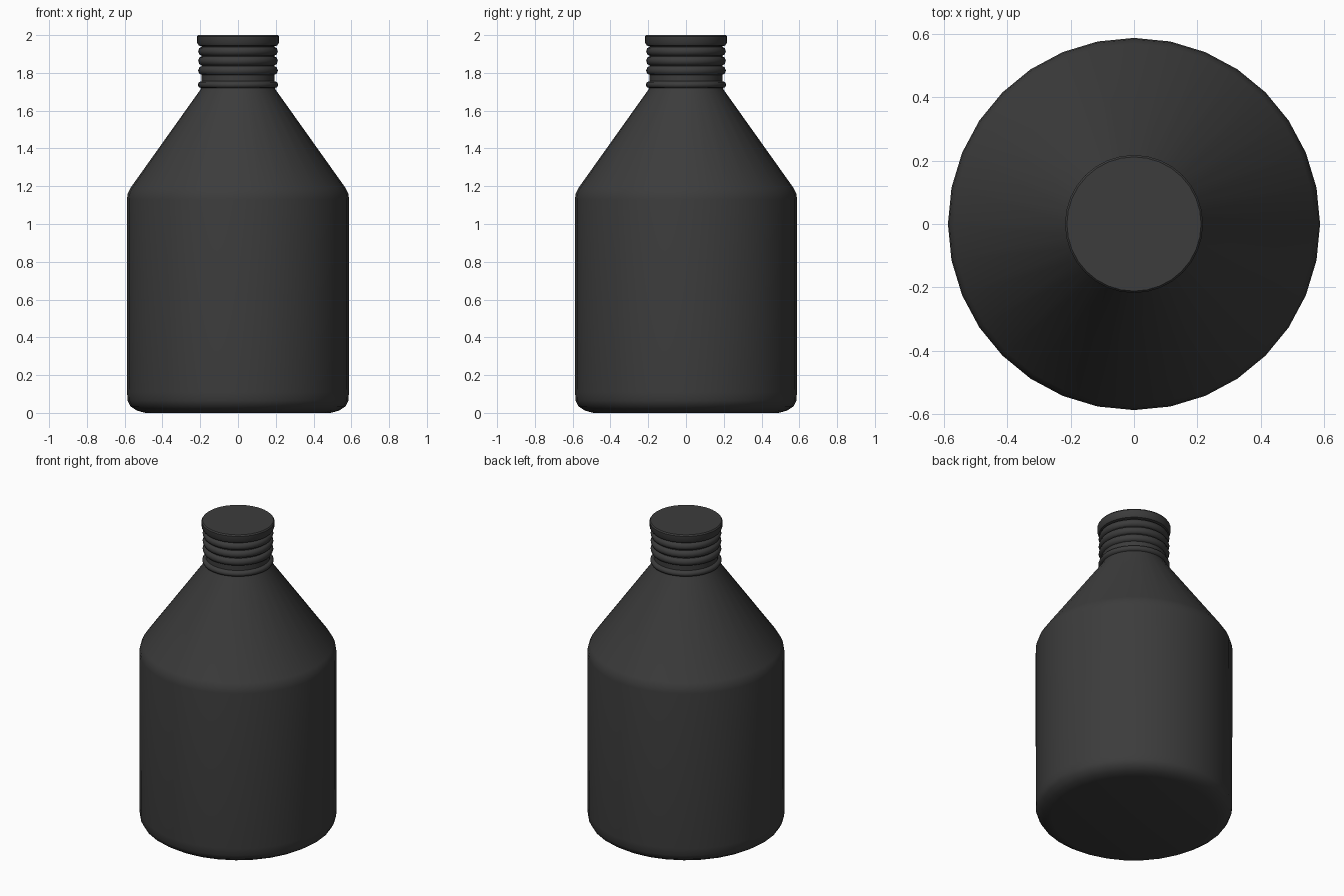
import bpy
import bmesh
import math

cube = bpy.data.objects.get("Cube")
if cube:
    bpy.data.objects.remove(cube, do_unlink=True)

SEGMENTS = 32

charcoal = bpy.data.materials.new("charcoal plastic")
charcoal.use_nodes = True
colour = (0.045, 0.045, 0.045, 1)
charcoal.diffuse_color = colour
charcoal.node_tree.nodes["Principled BSDF"].inputs["Base Color"].default_value = colour


def lathe(name, profile, angle=35):
    """Spin a bottom-to-top (radius, height) profile around z and cap both ends."""
    bm = bmesh.new()
    rings = []
    for r, z in profile:
        turns = [2 * math.pi * i / SEGMENTS for i in range(SEGMENTS)]
        rings.append([bm.verts.new((r * math.cos(a), r * math.sin(a), z)) for a in turns])
    for low, high in zip(rings, rings[1:]):
        for i in range(SEGMENTS):
            j = (i + 1) % SEGMENTS
            bm.faces.new((low[i], low[j], high[j], high[i]))
    bm.faces.new(rings[0][::-1])
    bm.faces.new(rings[-1])
    mesh = bpy.data.meshes.new(name)
    bm.to_mesh(mesh)
    bm.free()
    mesh.materials.append(charcoal)
    obj = bpy.data.objects.new(name, mesh)
    bpy.context.collection.objects.link(obj)
    bpy.ops.object.select_all(action="DESELECT")
    obj.select_set(True)
    bpy.context.view_layer.objects.active = obj
    bpy.ops.object.shade_smooth_by_angle(angle=math.radians(angle))
    return obj


def bead(name, bottom, top, inner, outer):
    """Rounded ring around the neck."""
    h = top - bottom
    lathe(name, [(inner, bottom), (outer - 0.006, bottom + h * 0.15),
                 (outer, bottom + h * 0.5),
                 (outer - 0.006, top - h * 0.15), (inner, top)], 60)


# Bottle body: rounded foot, straight wall, conical shoulder
lathe("bottle_body", [
    (0.49, 0.0), (0.535, 0.012), (0.57, 0.035), (0.585, 0.065), (0.587, 0.11),
    (0.588, 1.13), (0.584, 1.16), (0.57, 1.19), (0.2, 1.71), (0.195, 1.725)])

# Neck core inside the rings
lathe("neck", [(0.192, 1.70), (0.192, 1.96)])

# Collar and screw thread rings
bead("neck_collar", 1.718, 1.757, 0.19, 0.213)
for i in range(3):
    bottom = 1.788 + i * 0.051
    bead(f"thread_ring_{i + 1}", bottom, bottom + 0.049, 0.19, 0.211)

# Closed lip on top
lathe("top_lip", [(0.19, 1.94), (0.208, 1.945), (0.217, 1.96), (0.218, 1.992), (0.212, 2.0)])
